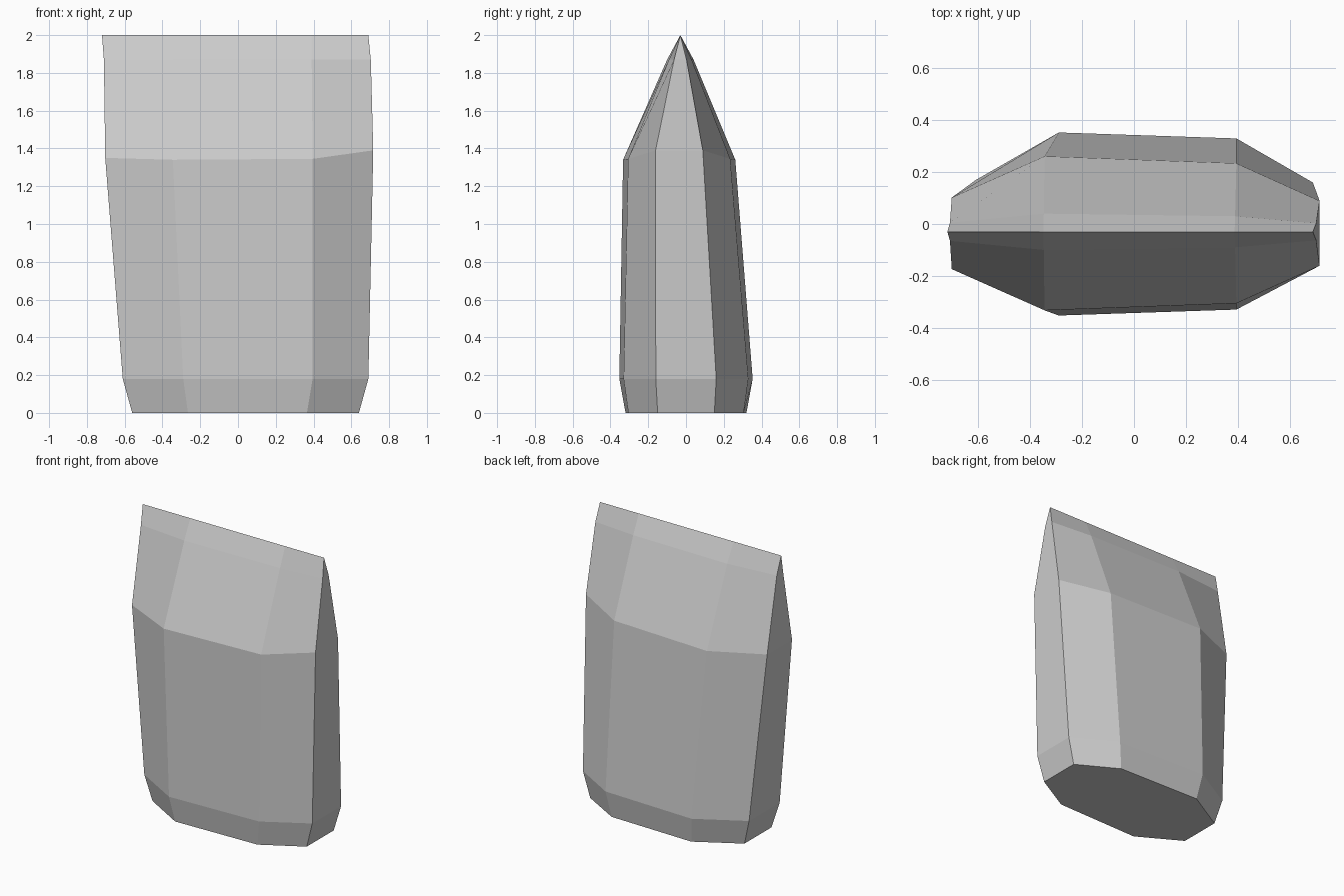
import bpy
import bmesh

cube = bpy.data.objects.get("Cube")
if cube:
    bpy.data.objects.remove(cube, do_unlink=True)

# One plain stone colour
grey = bpy.data.materials.new("pale grey")
grey.use_nodes = True
colour = (0.6, 0.6, 0.6, 1)
grey.diffuse_color = colour
grey.node_tree.nodes["Principled BSDF"].inputs["Base Color"].default_value = colour

# Each ring, from base to ridge: centre y, then per station
# (right to left side) the x position, half depth and height
rings = [
    (0, (-.56, -.265, .365, .64), (.15, .32, .305, .15), (0, 0, 0, 0)),
    (0, (-.61, -.29, .395, .69), (.17, .353, .33, .16), (.18, .18, .18, .18)),
    (-.036, (-.703, -.345, .395, .716), (.138, .297, .27, .125), (1.35, 1.34, 1.345, 1.39)),
    (-.03, (-.71, -.348, .39, .703), (.035, .07, .06, .033), (1.87, 1.87, 1.87, 1.87)),
    (-.03, (-.72, -.35, .388, .69), (0, 0, 0, 0), (2, 2, 2, 2)),
]

bm = bmesh.new()


def add_ring(centre, xs, depths, heights):
    stations = list(zip(xs, depths, heights))
    front = [bm.verts.new((x, centre - d, z)) for x, d, z in stations]
    back = [bm.verts.new((x, centre + d, z)) for x, d, z in stations]
    return front + back[::-1]


# Faceted shell lofted between the rings
loops = [add_ring(*ring) for ring in rings]
for low, high in zip(loops, loops[1:]):
    for i in range(len(low)):
        j = (i + 1) % len(low)
        bm.faces.new((low[i], low[j], high[j], high[i]))
bm.faces.new(loops[0][::-1])

# Close the last ring into a sharp ridge
bmesh.ops.remove_doubles(bm, verts=bm.verts[:], dist=0.0005)
bmesh.ops.recalc_face_normals(bm, faces=bm.faces[:])

mesh = bpy.data.meshes.new("faceted_stone")
bm.to_mesh(mesh)
bm.free()
mesh.materials.append(grey)
stone = bpy.data.objects.new("faceted_stone", mesh)
bpy.context.collection.objects.link(stone)
